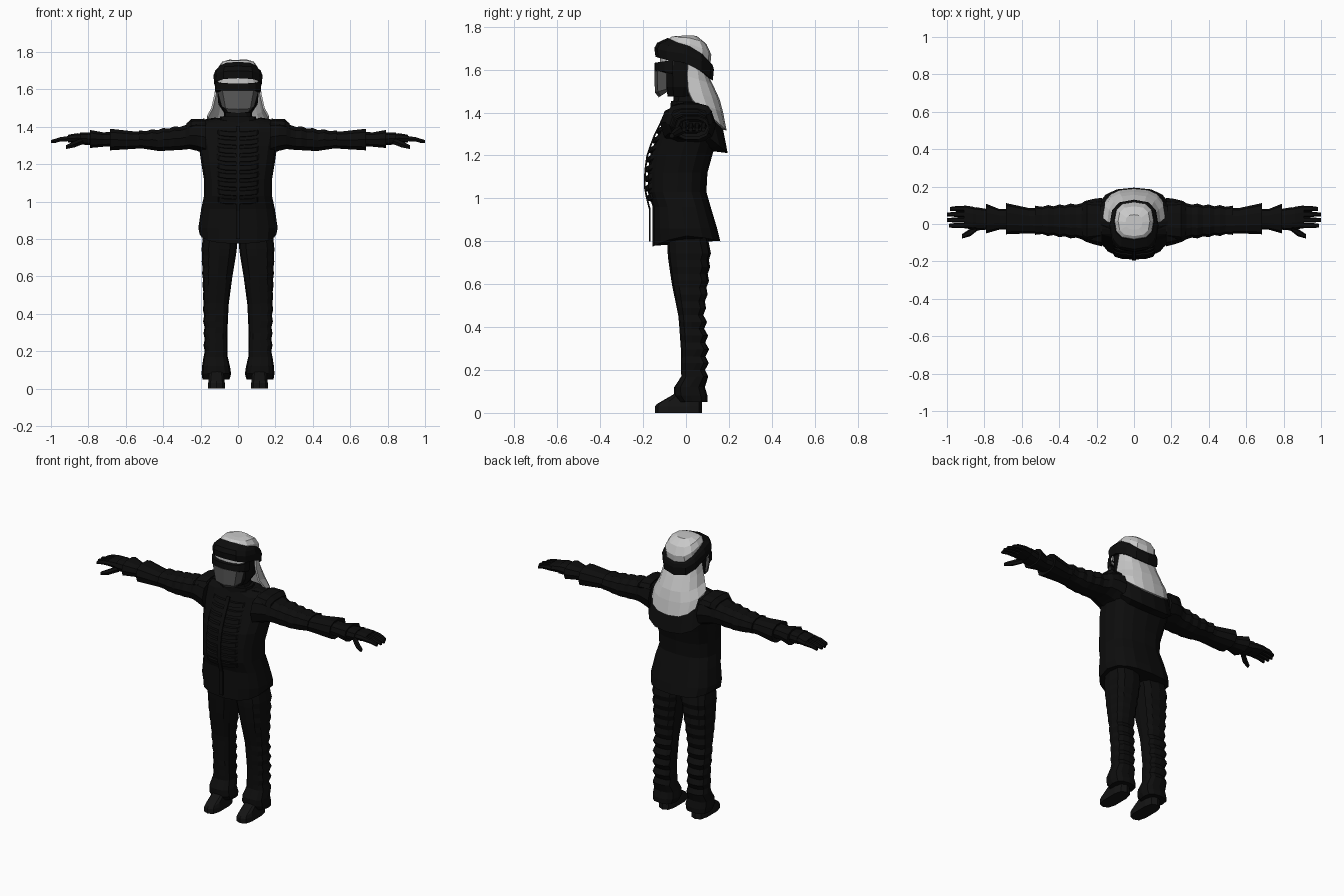
import bpy, bmesh
from math import sin, cos, pi


def material(name, v):
    m = bpy.data.materials.new(name)
    m.diffuse_color = (v, v, v, 1)
    return m


BLACK = material("black cloth", 0.004)
BOOT = material("charcoal leather", 0.007)
GREY = material("grey mask", 0.10)
LIGHT = material("light grey cloth", 0.58)


def skin(name, rows, mat, closed=True, caps=True, thick=0):
    """Bridge rows of points into a flat shaded surface."""
    bm = bmesh.new()
    vs = [[bm.verts.new(p) for p in r] for r in rows]
    n = len(rows[0])
    for a, b in zip(vs, vs[1:]):
        for i in range(n if closed else n - 1):
            j = (i + 1) % n
            bm.faces.new((a[i], a[j], b[j], b[i]))
    if closed and caps:
        bm.faces.new(vs[0])
        bm.faces.new(vs[-1])
    bmesh.ops.recalc_face_normals(bm, faces=bm.faces)
    me = bpy.data.meshes.new(name)
    bm.to_mesh(me)
    bm.free()
    me.materials.append(mat)
    ob = bpy.data.objects.new(name, me)
    bpy.context.collection.objects.link(ob)
    if thick:
        mod = ob.modifiers.new("thickness", 'SOLIDIFY')
        mod.thickness = thick
        mod.offset = 0
    return ob


def sp(v, p):
    return abs(v) ** p * (1 if v > 0 else -1)


def vring(xc, rx, yf, yb, zf, zs=None, zb=None, n=12, p=0.75):
    """Level ring; its height may differ at front, side and back."""
    zs = zf if zs is None else zs
    zb = zf if zb is None else zb
    out = []
    for i in range(n):
        a = 2 * pi * i / n
        s, c = sp(sin(a), p), sp(cos(a), p)
        z = zs + ((zf if c > 0 else zb) - zs) * abs(c) ** 1.5
        out.append((xc + rx * s, (yf + yb) / 2 + c * (yf - yb) / 2, z))
    return out


def xring(side, x, y0, y1, z0, z1, n=10, p=0.8):
    """Ring around a limb that runs along x."""
    return [(side * x, (y0 + y1) / 2 + sp(cos(2 * pi * i / n), p) * (y1 - y0) / 2,
             (z0 + z1) / 2 + sp(sin(2 * pi * i / n), p) * (z1 - z0) / 2) for i in range(n)]


def arc(rx, y_side, y_mid, z_side, z_mid, n=8, p=0.8):
    """Half ring from side to side, through the middle at y_mid."""
    out = []
    for i in range(n + 1):
        a = -pi / 2 + pi * i / n
        c = sp(cos(a), p) if 0 < i < n else 0
        out.append((rx * sp(sin(a), p), y_side + (y_mid - y_side) * c,
                    z_side + (z_mid - z_side) * c))
    return out


def lerp(keys, t):
    for a, b in zip(keys, keys[1:]):
        if a[0] <= t <= b[0]:
            f = (t - a[0]) / (b[0] - a[0])
            return [u + (v - u) * f for u, v in zip(a, b)]
    return list(keys[-1] if t > keys[-1][0] else keys[0])


# Jacket: half width, front y, back y, heights at front, side, back
jacket = [(.205, -.155, .16, .775, .825, .80), (.212, -.155, .145, .86, .86, .86),
          (.197, -.155, .115, .96, .96, .96), (.182, -.178, .095, 1.03, 1.03, 1.03),
          (.182, -.178, .10, 1.12, 1.12, 1.12), (.197, -.165, .125, 1.21, 1.21, 1.21),
          (.21, -.13, .15, 1.30, 1.30, 1.30), (.235, -.095, .14, 1.37, 1.38, 1.37),
          (.235, -.075, .115, 1.415, 1.43, 1.42), (.12, -.07, .09, 1.43, 1.45, 1.44)]
skin("jacket", [vring(0, *r, n=16) for r in jacket], BLACK)

# Quilted ribs and front placket
front = [(.8, -.155), (.96, -.155), (1.03, -.178), (1.12, -.178), (1.21, -.165),
         (1.30, -.13), (1.37, -.095), (1.43, -.07)]
for k in range(9):
    z = 1.0 + k * 0.045
    rows = []
    for dz, out in ((-.02, -.03), (-.012, .012), (.012, .012), (.02, -.03)):
        y = lerp(front, z + dz)[1] - out
        rows.append(arc(.115, y + .035, y, z + dz + .02, z + dz, n=6))
    skin("quilted_rib", rows, BLACK, closed=False)
skin("placket", [[(s * .012, lerp(front, z)[1] - .014, z) for s in (-1, 1)]
                 for z in [.8 + i * .05 for i in range(13)]], BLACK, closed=False, thick=.008)

# Stand collar and the folded hood lying on the back
skin("collar", [vring(0, .105, -.075, .08, 1.41), vring(0, .095, -.07, .07, 1.455)], BLACK)
skin("folded_hood", [arc(.12, -.03, .11, 1.44, 1.40), arc(.19, .0, .165, 1.43, 1.33),
                     arc(.195, .04, .19, 1.34, 1.215), arc(.17, .04, .13, 1.30, 1.225)],
     BLACK, closed=False, thick=.012)

for side in (-1, 1):
    # Sleeve: x, y range, z range, with puffed folds on the upper arm
    keys = [(.17, -.12, .14, 1.25, 1.44), (.25, -.10, .13, 1.28, 1.435),
            (.29, -.075, .105, 1.275, 1.405), (.42, -.06, .095, 1.268, 1.385),
            (.53, -.05, .09, 1.285, 1.375)]
    rows = []
    for i, x in enumerate([.17, .22, .26, .28, .31, .34, .37, .40, .43, .46, .49, .53]):
        k = lerp(keys, x)
        puff = .008 if i > 3 and i % 2 else 0
        rows.append(xring(side, x, k[1] - puff, k[2] + puff, k[3], k[4] + puff))
    skin("upper_sleeve", rows, BLACK)
    skin("forearm_sleeve", [xring(side, *k) for k in (
        (.50, -.052, .085, 1.285, 1.375), (.56, -.05, .085, 1.28, 1.378),
        (.685, -.055, .112, 1.272, 1.392), (.675, -.03, .08, 1.30, 1.37))], BLACK)
    skin("shoulder_pad", [xring(side, *k) for k in (
        (.18, -.075, .115, 1.37, 1.445), (.25, -.085, .12, 1.37, 1.442),
        (.275, -.07, .10, 1.36, 1.42))], BLACK)
    # Glove with two flared cuffs
    skin("glove_cuff", [xring(side, *k) for k in (
        (.66, -.03, .08, 1.295, 1.375), (.72, -.03, .08, 1.292, 1.372),
        (.79, -.05, .108, 1.285, 1.385), (.785, -.03, .08, 1.30, 1.37),
        (.845, -.035, .09, 1.305, 1.372), (.84, -.02, .07, 1.315, 1.36))], BLACK)
    skin("palm", [xring(side, *k) for k in (
        (.80, -.015, .07, 1.31, 1.36), (.86, -.03, .092, 1.312, 1.367),
        (.91, -.022, .10, 1.315, 1.358))], BLACK)
    for i in range(4):
        y = -.008 + i * .03
        tip = (.99, 1.0, 1.0, .985)[i]
        skin("finger", [xring(side, *k, n=6) for k in (
            (.89, y - .015, y + .015, 1.322, 1.355), (.95, y - .014, y + .014, 1.32, 1.346),
            (tip, y - .011, y + .009, 1.311, 1.33))], BLACK)
    skin("thumb", [xring(side, *k, n=6) for k in (
        (.83, -.03, .01, 1.305, 1.345), (.875, -.065, -.025, 1.288, 1.325),
        (.92, -.078, -.055, 1.28, 1.303))], BLACK)

    # Trouser leg: z, inner x, outer x, front y, back y; crumpled at the back
    keys = [(.05, .045, .19, -.03, .10), (.08, .037, .195, -.055, .10),
            (.12, .043, .192, -.055, .088), (.17, .055, .178, -.022, .088),
            (.30, .057, .178, -.024, .092), (.45, .05, .183, -.035, .08),
            (.60, .03, .188, -.066, .097), (.73, .008, .192, -.085, .108),
            (.90, -.005, .185, -.09, .10)]
    rows = []
    zs = [.05, .08, .12, .17] + [.20 + .032 * i for i in range(18)] + [.80, .90]
    for i, z in enumerate(zs):
        k = lerp(keys, z)
        fold = (.016 if z < .47 else .009) * (i % 2) if .15 < z < .79 else 0
        rows.append([(side * (x + fold * .4 * (x > .11)), y + fold * (y > .03), zz)
                     for x, y, zz in vring((k[1] + k[2]) / 2, (k[2] - k[1]) / 2,
                                           k[3], k[4], z, z, z)])
    skin("trouser_leg", rows, BLACK)
    # Shoe: sole, upper and ankle
    skin("shoe", [vring(side * .115, *r, n=10, p=.65) for r in (
        (.046, -.145, .075, 0), (.046, -.145, .075, .03), (.042, -.135, .073, .042, .06, .07),
        (.038, -.06, .07, .085, .10, .10), (.036, -.02, .06, .13))], BOOT)

# Neck and head
skin("neck", [vring(0, .085, -.065, .07, 1.40), vring(0, .07, -.055, .06, 1.50)], BLACK)
skin("head", [vring(0, r, f, b, z) for r, f, b, z in (
    (.075, -.085, .05, 1.475), (.105, -.095, .075, 1.52), (.112, -.10, .085, 1.60),
    (.113, -.10, .09, 1.66))], BLACK)

# Face mask, lower goggle rim and pale eye opening
skin("face_mask", [arc(.07, -.085, -.125, 1.50, 1.473, n=4), arc(.085, -.09, -.142, 1.51, 1.495, n=4),
                   arc(.108, -.09, -.145, 1.595, 1.595, n=4)], GREY, closed=False, thick=.006)
skin("goggle_rim", [arc(.118, -.06, -.13, 1.58, 1.59), arc(.122, -.06, -.148, 1.59, 1.597),
                    arc(.122, -.06, -.146, 1.645, 1.632), arc(.112, -.06, -.10, 1.645, 1.632)],
     BLACK, closed=False)
skin("eye_opening", [arc(.108, -.06, -.118, 1.62, 1.62), arc(.108, -.06, -.118, 1.675, 1.675)],
     LIGHT, closed=False, thick=.006)

# Tilted headband and the pale crown inside it
skin("headband", [vring(0, *r) for r in (
    (.115, -.115, .105, 1.665, 1.63, 1.56), (.128, -.142, .125, 1.66, 1.632, 1.55),
    (.131, -.148, .13, 1.70, 1.675, 1.60), (.122, -.135, .125, 1.725, 1.70, 1.62),
    (.108, -.085, .115, 1.748, 1.71, 1.63), (.10, -.08, .105, 1.735, 1.70, 1.62))],
     BLACK, caps=False)
skin("crown", [vring(0, *r) for r in (
    (.106, -.085, .112, 1.73, 1.69, 1.61), (.104, -.08, .118, 1.745, 1.72, 1.67),
    (.085, -.065, .095, 1.755, 1.748, 1.72), (.045, -.03, .05, 1.757, 1.76, 1.757))], LIGHT)

# Neck cloth hanging behind the head
skin("neck_cloth", [arc(.112, .01, .095, 1.645, 1.58), arc(.122, .005, .12, 1.57, 1.53),
                    arc(.138, .01, .152, 1.50, 1.46), arc(.162, .03, .168, 1.455, 1.40),
                    arc(.158, .07, .186, 1.425, 1.32), arc(.13, .05, .15, 1.42, 1.33)],
     LIGHT, closed=False, thick=.01)
